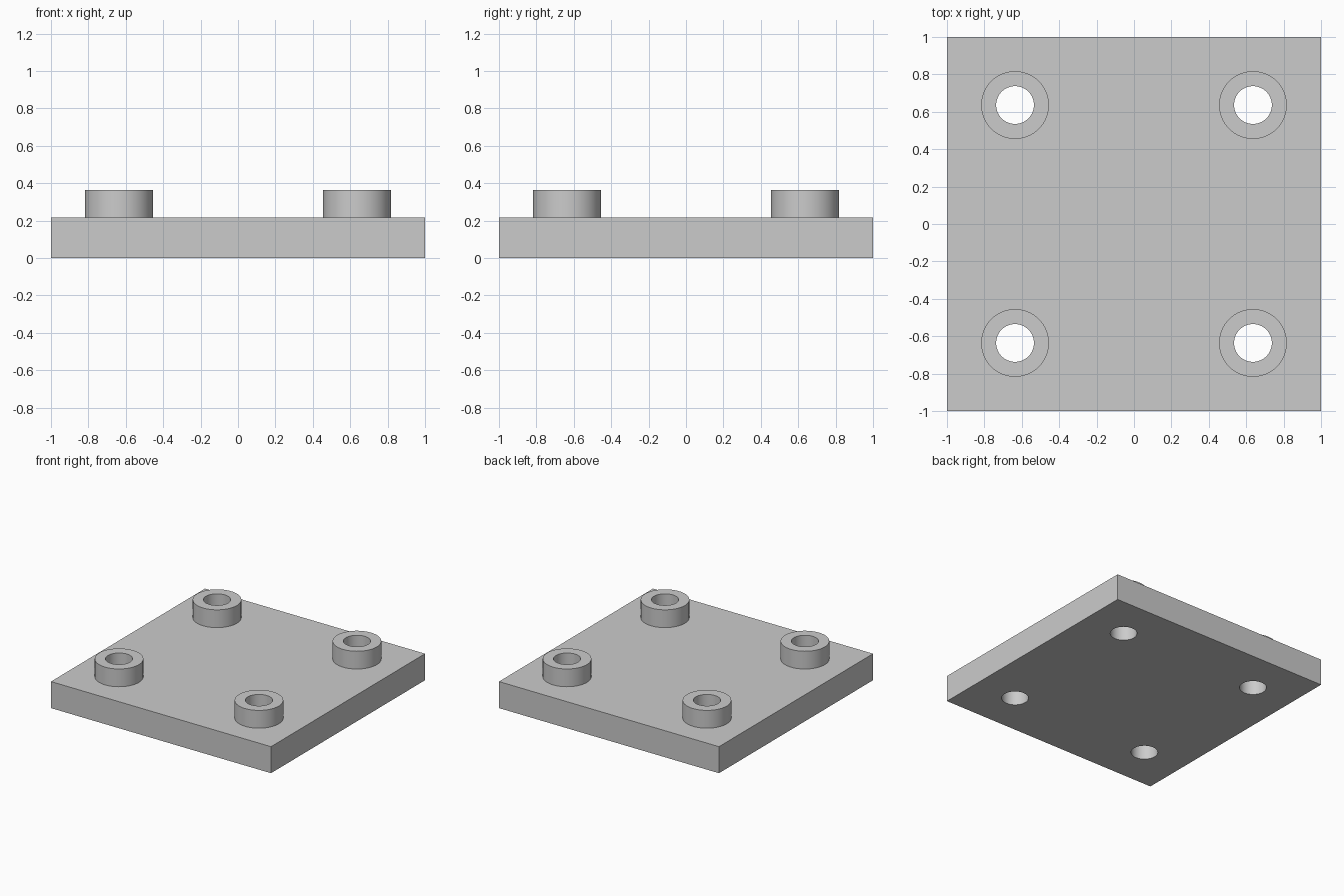
import bpy

if "Cube" in bpy.data.objects:
    bpy.data.objects.remove(bpy.data.objects["Cube"])

PLATE_TOP, BOSS_TOP = 0.218, 0.364
BOSS_RADIUS, HOLE_RADIUS = 0.181, 0.101
OFFSET = 0.636
SIDES = 64

grey = bpy.data.materials.new("light grey")
grey.use_nodes = True
colour = (0.6, 0.6, 0.6, 1)
grey.diffuse_color = colour
grey.node_tree.nodes["Principled BSDF"].inputs["Base Color"].default_value = colour


def cylinder(name, radius, x, y, bottom, top):
    bpy.ops.mesh.primitive_cylinder_add(vertices=SIDES, radius=radius, depth=top - bottom,
                                        location=(x, y, (bottom + top) / 2))
    obj = bpy.context.object
    obj.name = name
    obj.data.materials.append(grey)
    return obj


def cut(obj, cutter):
    bpy.context.view_layer.objects.active = obj
    mod = obj.modifiers.new("hole", 'BOOLEAN')
    mod.operation = 'DIFFERENCE'
    mod.solver = 'EXACT'
    mod.object = cutter
    bpy.ops.object.modifier_apply(modifier=mod.name)


def shade(obj):
    bpy.ops.object.select_all(action='DESELECT')
    obj.select_set(True)
    bpy.context.view_layer.objects.active = obj
    bpy.ops.object.shade_smooth_by_angle()


# Square base plate
bpy.ops.mesh.primitive_cube_add(size=1, location=(0, 0, PLATE_TOP / 2))
plate = bpy.context.object
plate.name = "base_plate"
plate.scale = (2, 2, PLATE_TOP)
bpy.ops.object.transform_apply(location=False, rotation=False, scale=True)
plate.data.materials.append(grey)

# Four round bosses, each with a hole running through boss and plate
for depth, y in (("front", -OFFSET), ("back", OFFSET)):
    for side, x in (("right", -OFFSET), ("left", OFFSET)):
        boss = cylinder(f"{depth}_{side}_boss", BOSS_RADIUS, x, y, PLATE_TOP, BOSS_TOP)
        drill = cylinder("drill", HOLE_RADIUS, x, y, -1, 1)
        drill.hide_render = True
        cut(boss, drill)
        cut(plate, drill)
        bpy.data.objects.remove(drill)
        shade(boss)
shade(plate)
